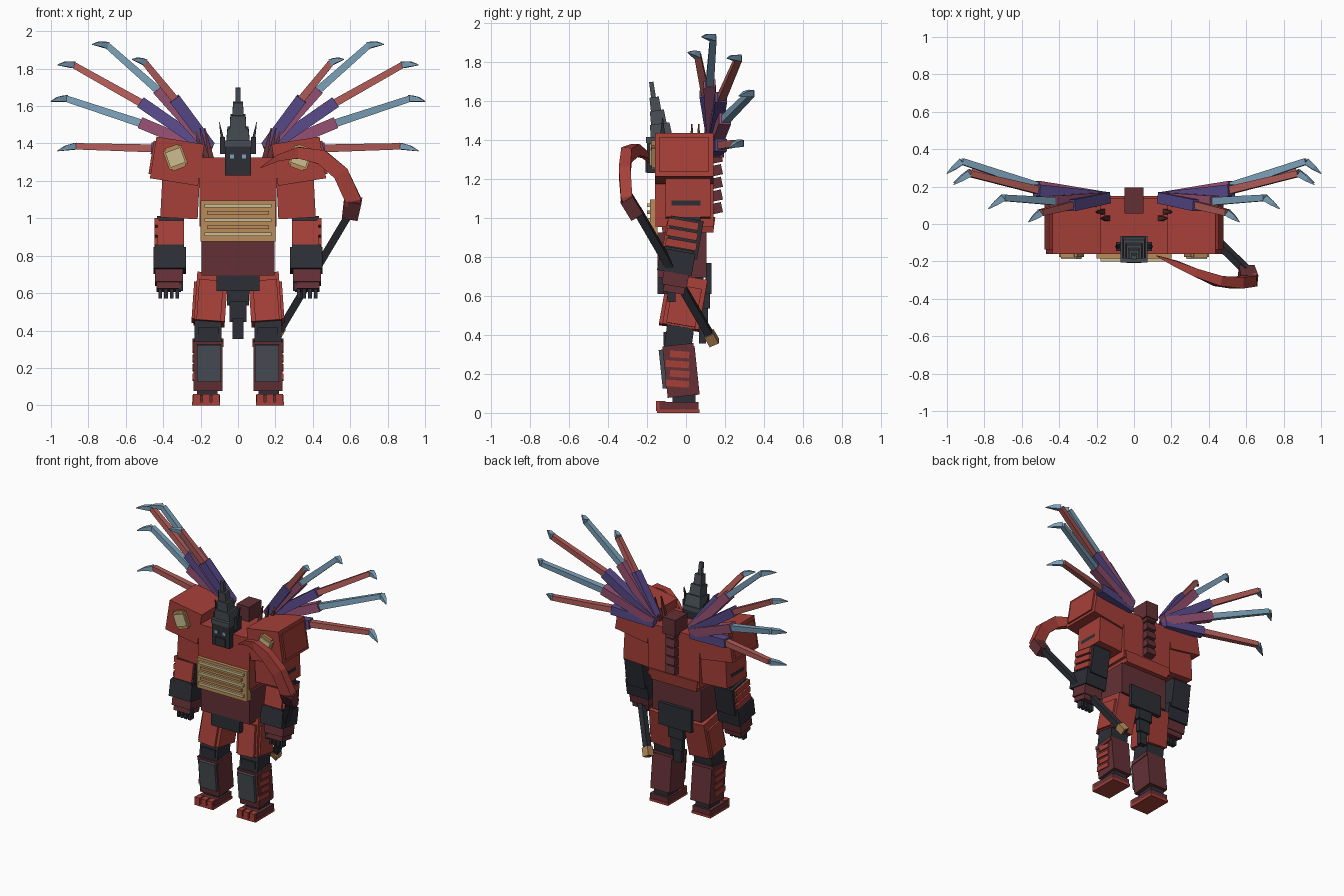
import bpy, bmesh, math
from mathutils import Vector, Euler

cube = bpy.data.objects.get("Cube")
if cube:
    bpy.data.objects.remove(cube, do_unlink=True)


def material(name, *rgb):
    m = bpy.data.materials.new(name)
    m.use_nodes = True
    m.diffuse_color = (*rgb, 1)
    m.node_tree.nodes["Principled BSDF"].inputs["Base Color"].default_value = (*rgb, 1)
    return m


RED = material("armour red", .38, .05, .04)
MAROON = material("dark maroon", .125, .03, .036)
DARK = material("charcoal", .026, .028, .036)
GREY = material("slate grey", .065, .076, .09)
BRONZE = material("bronze", .48, .26, .10)
PALE = material("pale bone", .60, .51, .28)
BLUE = material("ice blue", .20, .35, .48)
ROSE = material("limb red", .45, .11, .10)
PURPLE = material("purple", .10, .07, .26)
PINK = material("plum pink", .30, .08, .17)


def finish(name, bm, mat):
    bmesh.ops.recalc_face_normals(bm, faces=bm.faces)
    me = bpy.data.meshes.new(name)
    bm.to_mesh(me)
    bm.free()
    me.materials.append(mat)
    ob = bpy.data.objects.new(name, me)
    bpy.context.collection.objects.link(ob)
    return ob


def box(name, loc, size, mat, rot=(0, 0, 0), top=(1, 1)):
    """Box around loc, rotated in degrees, its top face scaled by top."""
    bm = bmesh.new()
    bmesh.ops.create_cube(bm, size=1)
    turn = Euler([math.radians(a) for a in rot]).to_matrix()
    for v in bm.verts:
        k = top if v.co.z > 0 else (1, 1)
        v.co = turn @ Vector((v.co.x * size[0] * k[0], v.co.y * size[1] * k[1],
                              v.co.z * size[2])) + Vector(loc)
    return finish(name, bm, mat)


def pair(name, loc, size, mat, rot=(0, 0, 0), top=(1, 1)):
    for s, side in ((1, "left"), (-1, "right")):
        box(f"{side}_{name}", (s * loc[0], loc[1], loc[2]), size, mat,
            (rot[0], s * rot[1], s * rot[2]), top)


def tube(name, points, sizes, mat):
    """Rectangular tube through points, with a (width, depth) at each."""
    bm = bmesh.new()
    pts = [Vector(p) for p in points]
    rings = []
    for i, p in enumerate(pts):
        d = (pts[min(i + 1, len(pts) - 1)] - pts[max(i - 1, 0)]).normalized()
        u = d.cross(Vector((0, 1, 0))).normalized()
        w = d.cross(u)
        a, b = sizes[i][0] / 2, sizes[i][1] / 2
        rings.append([bm.verts.new(p + u * a * j + w * b * k)
                      for j, k in ((1, 1), (-1, 1), (-1, -1), (1, -1))])
    for r, q in zip(rings, rings[1:]):
        for k in range(4):
            bm.faces.new((r[k], r[k - 1], q[k - 1], q[k]))
    bm.faces.new(rings[0])
    bm.faces.new(rings[-1])
    return finish(name, bm, mat)


# Torso and waist
box("chest", (0, -.01, 1.14), (.41, .30, .37), RED)
box("chest_lower", (0, .01, .965), (.36, .26, .08), RED, top=(1.1, 1.08))
box("abdomen", (0, -.02, .81), (.39, .25, .23), MAROON)
box("belly_plate", (0, -.165, .985), (.40, .04, .22), BRONZE)
for i in range(5):
    box(f"belly_slat_{i}", (0, -.19, .915 + .038 * i), (.36 - .03 * (i % 2), .02, .018),
        BRONZE if i % 2 else PALE)
box("front_belt", (0, -.125, .655), (.23, .04, .09), DARK)
box("pelvis", (0, -.01, .665), (.22, .2, .11), DARK)
box("back_belt", (0, .115, .69), (.26, .03, .16), DARK)
for i in range(3):
    box(f"tail_plate_{i}", (0, .105 - .01 * i, .59 - .09 * i),
        (.12 - .03 * i, .035, .11), DARK)

# Spine
box("neck_block", (0, .125, 1.37), (.10, .14, .12), MAROON)
for i in range(5):
    box(f"vertebra_{i}", (0, .155, 1.05 + .065 * i), (.075, .06, .053), MAROON, (12, 0, 0))

# Head with stepped hat
box("head", (0, -.135, 1.31), (.14, .13, .16), DARK)
box("muzzle", (0, -.195, 1.265), (.08, .025, .06), DARK)
box("hat_brim", (0, -.135, 1.40), (.145, .14, .03), GREY)
hat = ((.125, .075), (.09, .08), (.06, .08), (.028, .09))
z = 1.41
for i, (w, h) in enumerate(hat):
    box(f"hat_step_{i}", (0, -.13 - .014 * i, z + h / 2), (w, w * .9, h), GREY,
        (8, 0, 0), (.9, .9))
    z += h - .012
pair("eye", (.032, -.201, 1.33), (.022, .008, .022), BLUE)
pair("ear", (.083, -.12, 1.39), (.025, .05, .09), DARK)
pair("ear_horn", (.09, -.12, 1.46), (.02, .03, .11), DARK, (0, 10, 0), (.15, .15))

# Shoulders and emblems
pair("shoulder", (.325, -.01, 1.305), (.26, .30, .225), RED, (0, -9, 0))
pair("shoulder_side_panel", (.457, -.01, 1.325), (.015, .25, .18), RED, (0, -9, 0))
pair("emblem_frame", (.335, -.167, 1.325), (.105, .02, .105), BRONZE, (0, 20, 0))
pair("emblem_frame_tall", (.335, -.167, 1.325), (.075, .024, .128), BRONZE, (0, 20, 0))
pair("emblem_face", (.335, -.178, 1.325), (.085, .02, .085), PALE, (0, 20, 0))
for i in range(3):
    pair(f"back_spike_{i}", (.16 + .025 * i, .03 + .035 * i, 1.40), (.03, .03, .17),
         MAROON, (0, 12, 0), (.2, .2))

# Arms
pair("upper_arm", (.31, .01, 1.11), (.20, .23, .22), RED, (0, -3, 0))
pair("elbow", (.35, .0, 1.02), (.125, .15, .14), DARK)
pair("forearm", (.36, -.01, .90), (.145, .17, .2), DARK, (-10, 0, 0))
pair("forearm_front_plate", (.36, -.085, .905), (.14, .05, .16), RED, (-10, 0, 0))
for i in range(3):
    pair(f"forearm_side_plate_{i}", (.435, -.025 + .005 * i, .865 + .052 * i),
         (.025, .16, .04), RED, (-10, 0, 0))
pair("gauntlet", (.365, -.05, .775), (.175, .18, .115), DARK, (-10, 0, 0))
pair("gauntlet_rim", (.365, -.045, .83), (.155, .17, .03), DARK, (-10, 0, 0))
pair("wrist", (.37, -.055, .685), (.15, .13, .07), MAROON, (-10, 0, 0))
pair("hand", (.37, -.06, .64), (.13, .11, .05), MAROON, (-10, 0, 0))
for i in range(4):
    pair(f"finger_{i}", (.325 + .03 * i, -.075, .60), (.019, .04, .06), DARK)
pair("thumb", (.305, -.10, .64), (.02, .03, .06), DARK)

# Legs
pair("thigh", (.145, -.005, .565), (.165, .19, .26), RED, (-10, -4, 0))
pair("thigh_front_plate", (.15, -.105, .56), (.13, .03, .22), RED, (-10, -4, 0))
pair("thigh_side_plate", (.232, -.01, .55), (.02, .15, .2), RED, (-10, -4, 0))
pair("knee", (.16, -.035, .39), (.145, .14, .12), DARK, (-8, 0, 0))
pair("knee_cap", (.16, -.10, .38), (.11, .03, .07), DARK)
pair("shin", (.16, -.025, .21), (.155, .165, .25), MAROON, (6, 0, 0))
pair("shin_rim", (.16, -.04, .335), (.165, .16, .03), MAROON, (6, 0, 0))
pair("shin_front_plate", (.155, -.115, .225), (.13, .03, .20), GREY, (6, 0, 0))
for i in range(4):
    pair(f"shin_stripe_{i}", (.238, -.045 + .012 * (i % 2), .15 + .05 * i),
         (.012, .12 - .02 * (i % 2), .034), RED, (-4, 0, 0))
pair("ankle", (.165, -.01, .075), (.11, .12, .05), DARK)
pair("foot", (.17, -.035, .035), (.145, .20, .04), MAROON)
pair("sole", (.17, -.04, .009), (.15, .22, .018), RED)
for x in (.12, .17, .22):
    pair("toe", (x, -.13, .035), (.04, .05, .05), RED)

# Wing limbs: elbow, wrist and claw tip of each
limbs = [
    ((.34, .10, 1.64), (.50, .06, 1.835), (.565, .01, 1.85)),
    ((.43, .12, 1.69), (.70, .14, 1.925), (.78, .08, 1.93)),
    ((.52, .18, 1.62), (.88, .27, 1.82), (.965, .21, 1.82)),
    ((.52, .20, 1.51), (.92, .335, 1.64), (1.0, .27, 1.625)),
    ((.46, .18, 1.375), (.87, .28, 1.385), (.965, .22, 1.36)),
]
for i, (elbow, wrist, tip) in enumerate(limbs):
    for s, side in ((1, "left"), (-1, "right")):
        root, a, b, c = [Vector((s * p[0], p[1], p[2])) for p in
                         ((.15, .14, 1.385 - .01 * i), elbow, wrist, tip)]
        tube(f"{side}_limb_base_{i}", (root, a), ((.06, .06), (.062, .062)),
             PINK if i % 2 else PURPLE)
        tube(f"{side}_limb_{i}", (a.lerp(root, .05), b), ((.042, .042), (.034, .034)),
             BLUE if i % 2 else ROSE)
        tube(f"{side}_claw_{i}", (b, b.lerp(c, .5) + Vector((0, 0, .004)), c),
             ((.036, .036), (.026, .026), (.004, .004)), BLUE)

# Scythe
top, end = Vector((.605, -.25, 1.04)), Vector((.20, .145, .36))
tube("scythe_shaft", (top, end), ((.04, .04), (.04, .04)), DARK)
tube("scythe_end_cap", (end.lerp(top, .07), end), ((.052, .052), (.052, .052)), BRONZE)
blade = [(.60, -.25, 1.01), (.615, -.305, 1.10), (.55, -.315, 1.24), (.45, -.305, 1.325),
         (.33, -.26, 1.35), (.22, -.21, 1.325), (.12, -.17, 1.27)]
tube("scythe_blade", blade, [(.075, .06), (.085, .06), (.085, .06), (.08, .055),
                             (.06, .045), (.035, .03), (.004, .004)], RED)
tube("scythe_collar", (blade[0], blade[1]), ((.085, .07), (.095, .07)), MAROON)
